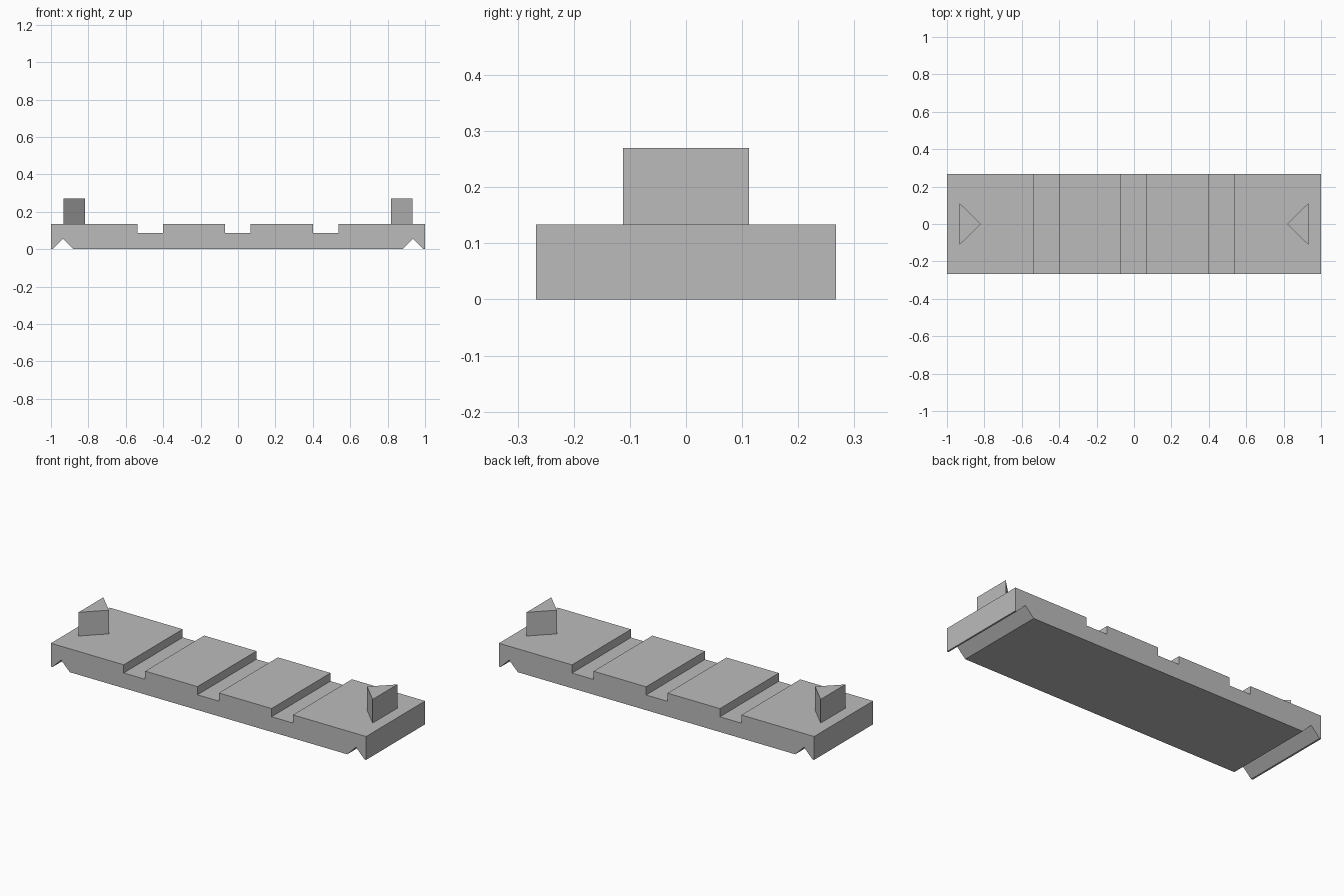
import bpy
import bmesh

cube = bpy.data.objects.get("Cube")
if cube:
    bpy.data.objects.remove(cube, do_unlink=True)

grey = bpy.data.materials.new("plain_grey")
grey.use_nodes = True
colour = (0.5, 0.5, 0.5, 1)
grey.diffuse_color = colour
grey.node_tree.nodes["Principled BSDF"].inputs["Base Color"].default_value = colour


def extrude_profile(name, points, offset):
    """Fill a flat outline and extrude it along the offset."""
    bm = bmesh.new()
    face = bm.faces.new([bm.verts.new(p) for p in points])
    geom = bmesh.ops.extrude_face_region(bm, geom=[face], use_keep_orig=True)["geom"]
    moved = [v for v in geom if isinstance(v, bmesh.types.BMVert)]
    bmesh.ops.translate(bm, verts=moved, vec=offset)
    bmesh.ops.recalc_face_normals(bm, faces=bm.faces)
    mesh = bpy.data.meshes.new(name)
    bm.to_mesh(mesh)
    bm.free()
    mesh.materials.append(grey)
    obj = bpy.data.objects.new(name, mesh)
    bpy.context.collection.objects.link(obj)
    return obj


HALF_Y, TOP, GROOVE_Z, PEG_TOP = 0.267, 0.134, 0.087, 0.27

# Base: long bar with V notches underneath and three grooves on top
outline = [(-1, 0), (-0.99, 0), (-0.935, 0.055), (-0.88, 0),
           (0.88, 0), (0.935, 0.055), (0.99, 0), (1, 0), (1, TOP)]
for centre in (0.468, -0.002, -0.47):
    a, b = centre + 0.068, centre - 0.068
    outline += [(a, TOP), (a, GROOVE_Z), (b, GROOVE_Z), (b, TOP)]
outline.append((-1, TOP))
extrude_profile("grooved_base", [(x, -HALF_Y, z) for x, z in outline],
                (0, 2 * HALF_Y, 0))

# Triangular pegs at both ends, pointing inward
for name, side in (("left_peg", 1), ("right_peg", -1)):
    triangle = [(side * 0.933, -0.112), (side * 0.933, 0.112), (side * 0.819, 0)]
    extrude_profile(name, [(x, y, TOP) for x, y in triangle],
                    (0, 0, PEG_TOP - TOP))
